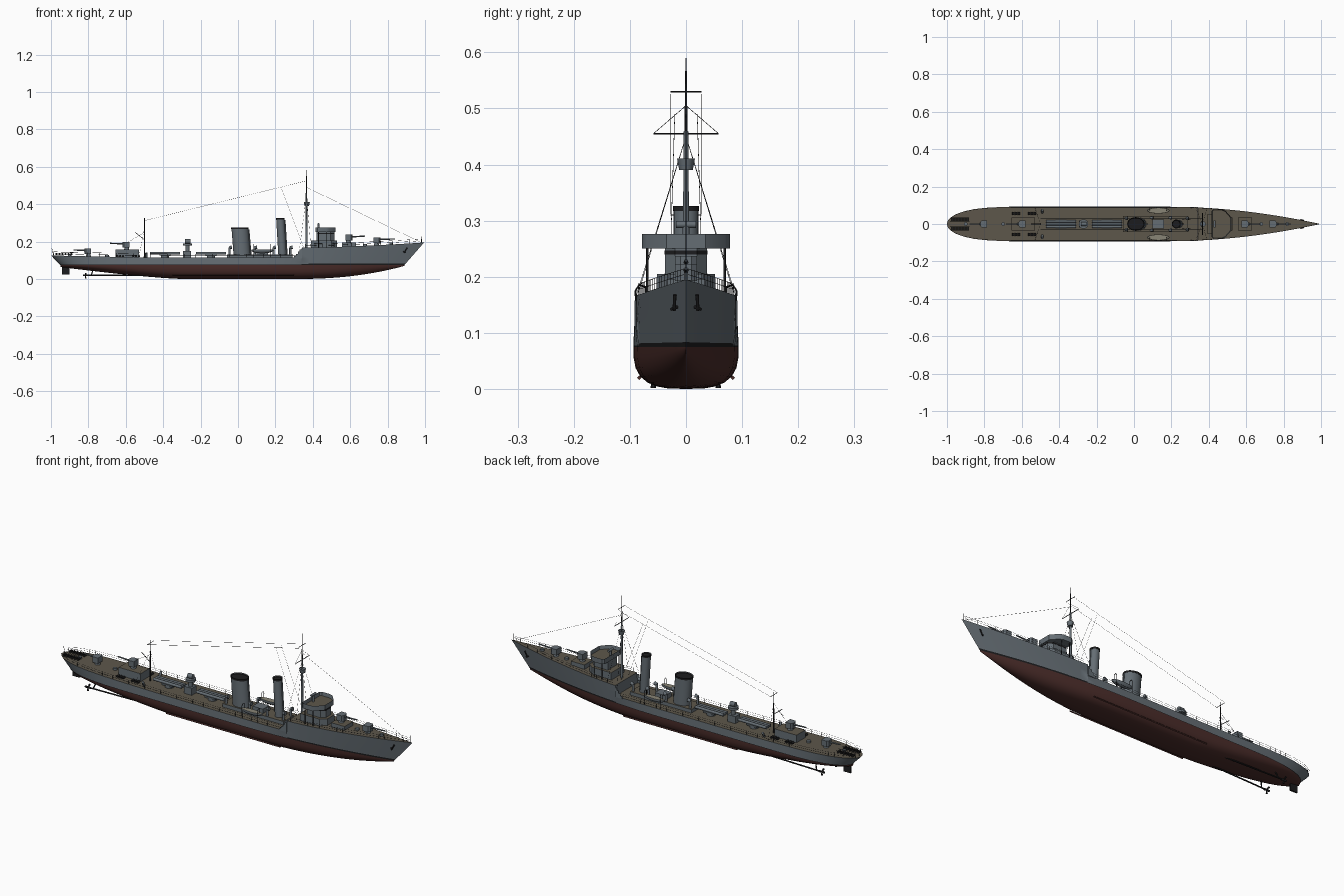
import bpy, bmesh, math
from mathutils import Vector, Matrix

old = bpy.data.objects.get("Cube")
if old:
    bpy.data.objects.remove(old)


def material(name, r, g, b):
    m = bpy.data.materials.new(name)
    m.diffuse_color = (r, g, b, 1)
    m.use_nodes = True
    m.node_tree.nodes["Principled BSDF"].inputs["Base Color"].default_value = (r, g, b, 1)
    return m


grey = material("hull grey", .13, .155, .175)
deck_brown = material("deck brown", .11, .095, .07)
red = material("bottom red", .07, .026, .023)
black = material("black", .012, .012, .013)
tan = material("boat canvas", .25, .235, .18)


def finish(bm, name, mats):
    """Turn a bmesh into an object, smooth except at sharp edges."""
    bmesh.ops.recalc_face_normals(bm, faces=bm.faces)
    for f in bm.faces:
        f.smooth = True
    for e in bm.edges:
        e.smooth = e.calc_face_angle(3) < .6
    me = bpy.data.meshes.new(name)
    bm.to_mesh(me)
    bm.free()
    for m in mats:
        me.materials.append(m)
    ob = bpy.data.objects.new(name, me)
    bpy.context.collection.objects.link(ob)
    return ob


def tube(name, a, b, r, mat=grey, r2=None, n=12):
    a, b = Vector(a), Vector(b)
    bm = bmesh.new()
    m = Matrix.Translation((a + b) / 2) @ (b - a).to_track_quat('Z', 'Y').to_matrix().to_4x4()
    bmesh.ops.create_cone(bm, cap_ends=True, segments=n, radius1=r,
                          radius2=r if r2 is None else r2, depth=(b - a).length, matrix=m)
    return finish(bm, name, [mat])


def prism(name, outline, z0, z1, mat=grey, top=None, rake=0, wall=0, drop=0):
    """Extruded plan shape; a wall width sinks the top to make a parapet."""
    bm = bmesh.new()
    lo = [bm.verts.new((x, y, z0)) for x, y in outline]
    hi = [bm.verts.new((x + rake, y, z1)) for x, y in outline]
    bm.faces.new(lo)
    cap = bm.faces.new(hi)
    for i in range(len(lo)):
        j = (i + 1) % len(lo)
        bm.faces.new((lo[i], lo[j], hi[j], hi[i]))
    bm.normal_update()
    if wall:
        bmesh.ops.inset_region(bm, faces=[cap], thickness=wall)
        bmesh.ops.translate(bm, verts=cap.verts, vec=(0, 0, -drop))
    cap.material_index = 1
    return finish(bm, name, [mat, top or mat])


def rect(x0, x1, h, y=0):
    return [(x0, y - h), (x1, y - h), (x1, y + h), (x0, y + h)]


def oval(x, y, rx, ry, n=24):
    return [(x + rx * math.cos(2 * math.pi * i / n), y + ry * math.sin(2 * math.pi * i / n)) for i in range(n)]


def wires(name, lines, r, mat=black):
    cu = bpy.data.curves.new(name, 'CURVE')
    cu.dimensions = '3D'
    cu.bevel_depth, cu.bevel_resolution, cu.use_fill_caps = r, 0, True
    for pts in lines:
        s = cu.splines.new('POLY')
        s.points.add(len(pts) - 1)
        for p, q in zip(s.points, pts):
            p.co = (*q, 1)
    cu.materials.append(mat)
    bpy.context.collection.objects.link(bpy.data.objects.new(name, cu))


# Hull lines
WL, BREAK = .075, .34


def deck_z(x):
    if x > BREAK:
        return .167 + .028 * ((x - BREAK) / .655) ** 1.5
    return .114 + .012 * max(0, (-.3 - x) / .7) ** 1.5


def taper(x, w, fore, bow, aft, stern):
    if x > fore:
        return w * (1 - min(1, (x - fore) / (bow - fore)) ** 1.9)
    if x < aft:
        return w * math.sqrt(max(0, 1 - min(1, (aft - x) / (aft - stern)) ** 3))
    return w


def deck_half(x):
    return taper(x, .092, .2, .995, -.6, -1)


def keel_z(x):
    if x > .3:
        return .07 * ((x - .3) / .59) ** 2.3
    return .064 * (max(0, -.3 - x) / .65) ** 1.3


def station(x):
    """Half section from keel to deck edge."""
    w = taper(x, .094, .1, .89, -.55, -.95)
    k = keel_z(x)
    p = 3 - 1.5 * max(0, (x - .3) / .59) - 1.2 * max(0, (-.5 - x) / .45)
    pts = [(x, w * (1 - (1 - f) ** p) ** (1 / p), k + (WL - k) * f)
           for f in (0, .015, .06, .15, .3, .5, .75, 1)]
    shift = .105 * max(0, (x - BREAK - .002) / (.888 - BREAK)) - .05 * max(0, (-.7 - x) / .25)
    top = deck_z(x + shift)
    for g in (.07, .35, .65, 1):
        xx = x + shift * g
        pts.append((xx, w * (1 - g) + deck_half(x + shift) * g, WL + (top - WL) * g))
    return pts


xs = [-.95, -.948, -.944, -.936, -.92, -.9, -.87, -.83, -.78, -.7, -.6, -.5, -.4, -.3, -.1, .1, .2, .3,
      BREAK - .001, BREAK + .001] + [.34 + .55 * i / 14 for i in range(1, 15)]
bm = bmesh.new()
rings = []
for x in xs:
    half = station(x)
    loop = [(a, -b, c) for a, b, c in reversed(half)] + half[1:]
    rings.append([bm.verts.new(p) for p in loop])
count = len(rings[0])
for a, b in zip(rings, rings[1:]):
    for j in range(count):
        f = bm.faces.new((a[j], a[(j + 1) % count], b[(j + 1) % count], b[j]))
        z = max(v.co.z for v in f.verts)
        level = min(j, count - 2 - j)
        if j == count - 1:
            f.material_index = 0 if abs(a[0].co.x - b[0].co.x) < .01 and a[0].co.x > 0 else 1
        elif level == 3:
            f.material_index = 3
        elif level > 3:
            f.material_index = 2
bm.faces.new(rings[0])
bmesh.ops.remove_doubles(bm, verts=bm.verts, dist=.00005)
finish(bm, "hull", [grey, deck_brown, red, black])

# Guard rails and stanchions
rails = []
for s in (1, -1):
    for x0, x1 in ((-.985, .32), (.36, .98)):
        n = int((x1 - x0) / .03)
        line = [(x, s * deck_half(x) * .97, deck_z(x)) for x in (x0 + (x1 - x0) * i / n for i in range(n + 1))]
        rails += [[(x, y, z + h) for x, y, z in line] for h in (.01, .02)]
        rails += [[(x, y, z), (x, y, z + .02)] for x, y, z in line]
wires("guard_rails", rails, .0005)

# Break of the forecastle: curved bulwark steps
for s in (1, -1):
    for i in range(4):
        prism("break_bulwark", rect(.30 + .01 * i, .341, .0015, s * .0905), .11, .122 + .012 * i)

# Underwater gear
prism("rudder", rect(-.94, -.90, .004), .025, .07, black)
for s in (1, -1):
    tube("propeller_shaft", (-.3, s * .04, .018), (-.81, s * .058, .02), .0035, black)
    tube("shaft_bracket", (-.785, s * .058, .02), (-.77, s * .045, .062), .003, black)
    tube("propeller_hub", (-.83, s * .058, .02), (-.8, s * .058, .02), .005, black)
    for k in range(3):
        a = 2 * math.pi * k / 3 + .5
        tube("propeller_blade", (-.815, s * .058, .02),
             (-.815, s * .058 + .018 * math.cos(a), .02 + .018 * math.sin(a)), .002, black, .005, 6)
    tube("bilge_keel", (-.35, s * .083, .02), (.3, s * .083, .02), .004, red, n=4)
    # Anchor on the bow
    tube("anchor_shank", (.905, s * .02, .168), (.89, s * .021, .14), .003, black)
    tube("anchor_fluke", (.885, s * .016, .146), (.895, s * .026, .142), .003, black)


def gun(name, x, z, d, long=.1):
    """Pedestal gun with an open-backed shield, pointing along d."""
    tube(name + "_mount", (x, 0, z), (x, 0, z + .02), .014, grey, .009)
    prism(name + "_shield", [(x - d * .015, -.02), (x + d * .014, -.02), (x + d * .022, -.01),
                             (x + d * .022, .01), (x + d * .014, .02), (x - d * .015, .02)], z + .012, z + .042)
    tube(name + "_barrel", (x, 0, z + .03), (x + d * long, 0, z + .034), .0045, grey, .003)


gun("bow_gun", .74, deck_z(.74), 1)
prism("gun_house", rect(.555, .632, .035), .165, .195, grey, deck_brown)
gun("upper_bow_gun", .59, .195, 1, .09)
prism("aft_house", rect(-.655, -.53, .036), .112, .157, grey, deck_brown)
gun("upper_aft_gun", -.595, .157, -1, .09)
gun("stern_gun", -.8, deck_z(-.8), -1, .08)

# Bridge
prism("bridge_base", [(.39, -.052), (.5, -.052), (.53, -.03), (.53, .03), (.5, .052), (.39, .052)],
      .16, .205, grey, deck_brown)
prism("bridge_tower", [(.42, -.037), (.495, -.037), (.515, -.02), (.515, .02), (.495, .037), (.42, .037)], .2, .255)
prism("bridge_window_band", [(.425, -.038), (.496, -.038), (.516, -.02), (.516, .02), (.496, .038), (.425, .038)],
      .24, .247, black)
prism("bridge_wings", [(.415, -.07), (.425, -.078), (.47, -.078), (.49, -.07), (.52, -.035), (.52, .035),
                       (.49, .07), (.47, .078), (.425, .078), (.415, .07)],
      .25, .276, grey, deck_brown, wall=.004, drop=.018)
tube("rangefinder_post", (.43, 0, .255), (.43, 0, .293), .006)
tube("rangefinder", (.43, -.018, .293), (.43, .018, .293), .006)
for s in (1, -1):
    for x in (.43, .475):
        tube("wing_strut", (x, s * .069, .16), (x, s * .069, .252), .002, black)

# Funnels
prism("boiler_casing", rect(-.06, .29, .042), .11, .132, grey, deck_brown)
for name, x, rx, ry, z in (("fore_funnel", .238, .022, .022, .325), ("aft_funnel", .022, .045, .035, .275)):
    rake = -.012
    prism(name, oval(x, 0, rx, ry), .12, z, grey, black, rake, .003, .02)
    prism(name + "_cap", oval(x + rake * .97, 0, rx + .0015, ry + .0015), z - .008, z + .001, black, black,
          rake * .05, .004, .006)
    tube(name + "_steam_pipe", (x + rx + .003, 0, .12), (x + rx + .003 + rake, 0, z - .01), .003)

# Ventilators and lockers
prism("galley_house", rect(.1, .16, .025), .13, .155)
for x, y in ((.09, .033), (.19, .033), (-.045, .03), (.28, .03)):
    for s in (1, -1):
        tube("ventilator", (x, s * y, .12), (x, s * y, .168), .006)
        tube("ventilator_cowl", (x - .003, s * y, .168), (x + .012, s * y, .17), .006, grey, .01)
for x in (.82, .68, -.7, -.9):
    tube("hatch", (x, 0, deck_z(x) - .004), (x, 0, deck_z(x) + .01), .01)

# Ship's boats hanging from davits
for s in (1, -1):
    bm = bmesh.new()
    bmesh.ops.create_uvsphere(bm, u_segments=20, v_segments=10, radius=1)
    for v in bm.verts:
        v.co.z = min(v.co.z, .25)
    bmesh.ops.transform(bm, verts=bm.verts, matrix=Matrix.Translation((.13, s * .072, .153))
                        @ Matrix.Diagonal((.06, .016, .016, 1)))
    bm.normal_update()
    for f in bm.faces:
        f.material_index = int(f.normal.z > .9)
    finish(bm, "ships_boat", [grey, tan])
    wires("davits", [[(x, s * .088, .112), (x, s * .09, .175), (x, s * .084, .185), (x, s * .072, .182),
                      (x, s * .072, .158)] for x in (.085, .175)], .0017)

# Torpedo tubes
for x0, x1 in ((-.47, -.31), (-.225, -.065)):
    mid = (x0 + x1) / 2
    tube("torpedo_turntable", (mid, 0, .112), (mid, 0, .13), .022, n=20)
    prism("torpedo_cradle", rect(mid - .03, mid + .03, .024), .126, .134)
    for y in (-.015, 0, .015):
        tube("torpedo_tube", (x0, y, .138), (x1, y, .138), .0072)

# Searchlight tower
prism("searchlight_base", rect(-.295, -.25, .02), .112, .15)
tube("searchlight_post", (-.27, 0, .15), (-.27, 0, .18), .011)
tube("searchlight_platform", (-.27, 0, .178), (-.27, 0, .19), .025, n=20)
tube("searchlight", (-.283, 0, .201), (-.255, 0, .201), .012)

# Masts, yards and lookout
tube("foremast", (.366, 0, .16), (.366, 0, .46), .0065, grey, .004)
tube("topmast", (.366, 0, .45), (.366, 0, .59), .003, black, .001)
tube("lookout", (.368, 0, .39), (.368, 0, .411), .012, grey, .016)
tube("lower_yard", (.366, -.058, .455), (.366, .058, .455), .0016, black)
tube("upper_yard", (.366, -.028, .53), (.366, .028, .53), .0013, black)
tube("mainmast", (-.5, 0, .112), (-.5, 0, .325), .004, black, .0015)
tube("main_yard", (-.5, -.028, .31), (-.5, .028, .31), .0012, black)
tube("main_boom", (-.5, 0, .21), (-.55, 0, .25), .0015, black)
tube("jackstaff", (.982, 0, .19), (.982, 0, .228), .001, black)
tube("ensign_staff", (-.985, 0, .12), (-.995, 0, .165), .001, black)

# Rigging
lines = [[(.366, 0, .49), (.98, 0, .195)], [(-.5, 0, .25), (-.6, 0, .19)]]
for s in (1, -1):
    lines += [[(.366, s * .028, .525), (-.5, s * .028, .312)],
              [(.366, 0, .505), (.366, s * .058, .455)],
              [(.366, 0, .45), (.33, s * .088, .168)],
              [(.366, 0, .45), (.39, s * .086, .168)],
              [(.23, s * .02, .5 - .01), (.35, s * .03, .17)],
              [(-.5, 0, .27), (-.53, s * .088, .118)]]
wires("rigging", lines, .0005)

# Depth charges: stern racks and side throwers
for s in (1, -1):
    for x in [-.97 + .016 * i for i in range(6)]:
        tube("depth_charge", (x, s * .025 - .009, .133), (x, s * .025 + .009, .133), .006, black)
    wires("charge_rack", [[(-.985, s * .025 + w, .142), (-.88, s * .025 + w, .14)] for w in (-.01, .01)], .001)
    for x in (-.645, -.63, -.615, -.56, -.545, -.53):
        tube("side_charge", (x, s * .055 - .008, .122), (x, s * .055 + .008, .122), .006, black)
    tube("charge_thrower", (-.49, s * .06, .112), (-.49, s * .075, .14), .006)
